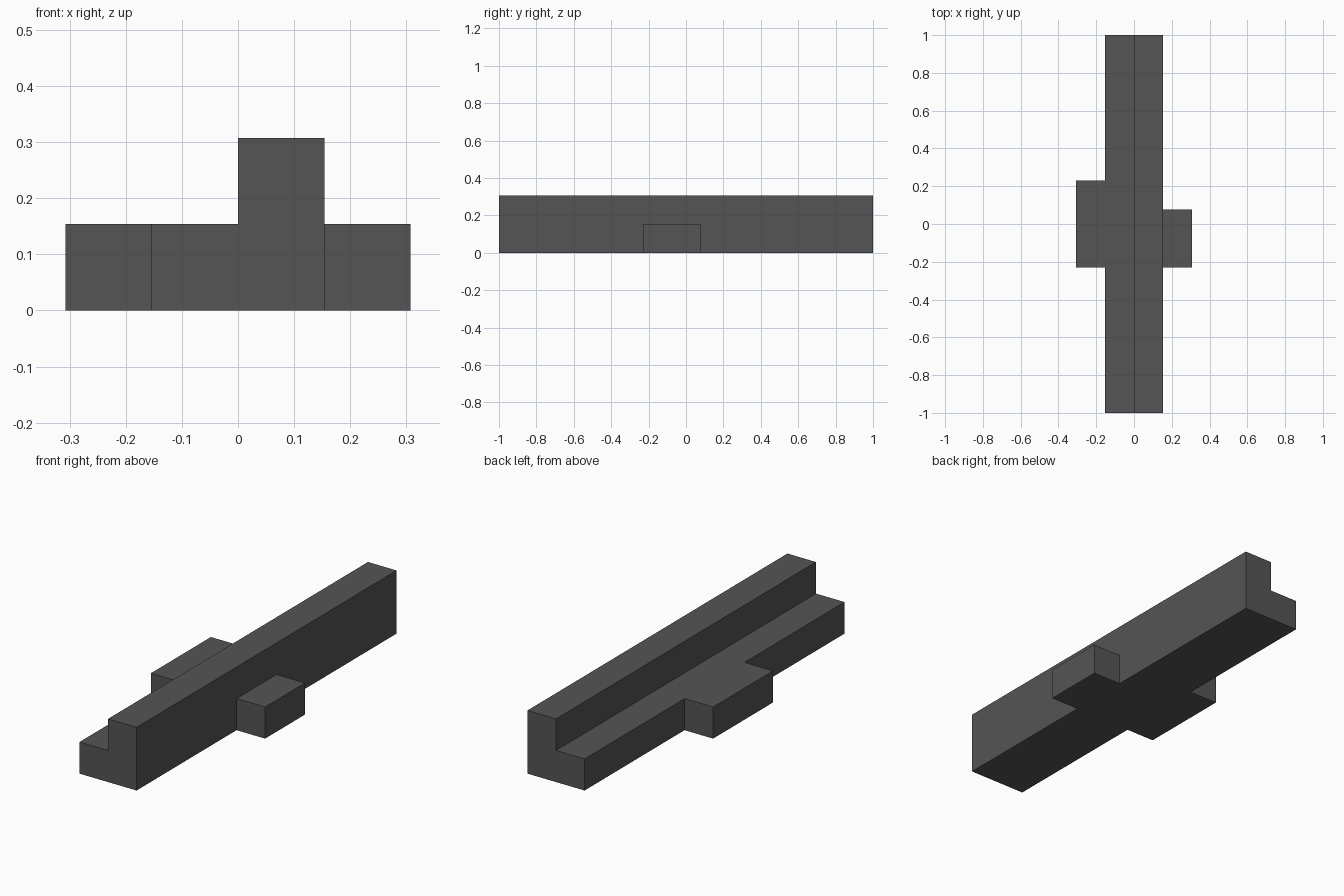
import bpy
import bmesh
from mathutils import Vector

cube = bpy.data.objects.get("Cube")
if cube:
    bpy.data.objects.remove(cube, do_unlink=True)

U = 2 / 13  # the whole shape sits on a grid of this size

grey = bpy.data.materials.new("dark grey")
grey.use_nodes = True
colour = (0.09, 0.09, 0.09, 1)
grey.diffuse_color = colour
grey.node_tree.nodes["Principled BSDF"].inputs["Base Color"].default_value = colour

bm = bmesh.new()

# L-shaped profile extruded along the full length
profile = [(-1, 0), (1, 0), (1, 2), (0, 2), (0, 1), (-1, 1)]
end = bm.faces.new([bm.verts.new((x * U, -1, z * U)) for x, z in profile])
ext = bmesh.ops.extrude_face_region(bm, geom=[end], use_keep_orig=True)
bmesh.ops.translate(bm, vec=(0, 2, 0),
                    verts=[v for v in ext["geom"] if isinstance(v, bmesh.types.BMVert)])
bmesh.ops.recalc_face_normals(bm, faces=bm.faces)

# Cut lines that bound the side blocks
cuts = [((0, y * U, 0), (0, 1, 0)) for y in (-1.5, 0.5, 1.5)] + [((0, 0, U), (0, 0, 1))]
for co, no in cuts:
    bmesh.ops.bisect_plane(bm, geom=bm.verts[:] + bm.edges[:] + bm.faces[:],
                           dist=1e-5, plane_co=co, plane_no=no)


def side_block(side, y_min, y_max):
    """Pull the lower wall out by one grid unit between two y positions."""
    bm.normal_update()
    faces = []
    for f in bm.faces:
        c = f.calc_center_median()
        if f.normal.x * side > 0.9 and abs(c.x - side * U) < 1e-4 \
                and c.z < U and y_min * U < c.y < y_max * U:
            faces.append(f)
    out = bmesh.ops.extrude_face_region(bm, geom=faces)
    bmesh.ops.translate(bm, vec=Vector((side * U, 0, 0)),
                        verts=[v for v in out["geom"] if isinstance(v, bmesh.types.BMVert)])


side_block(1, -1.5, 0.5)   # short block on the left
side_block(-1, -1.5, 1.5)  # long block on the right

# Merge flush faces and finish
bmesh.ops.dissolve_limit(bm, angle_limit=0.01, verts=bm.verts[:], edges=bm.edges[:])
bmesh.ops.recalc_face_normals(bm, faces=bm.faces)
mesh = bpy.data.meshes.new("stepped_beam")
bm.to_mesh(mesh)
bm.free()
mesh.materials.append(grey)
beam = bpy.data.objects.new("stepped_beam", mesh)
bpy.context.collection.objects.link(beam)
